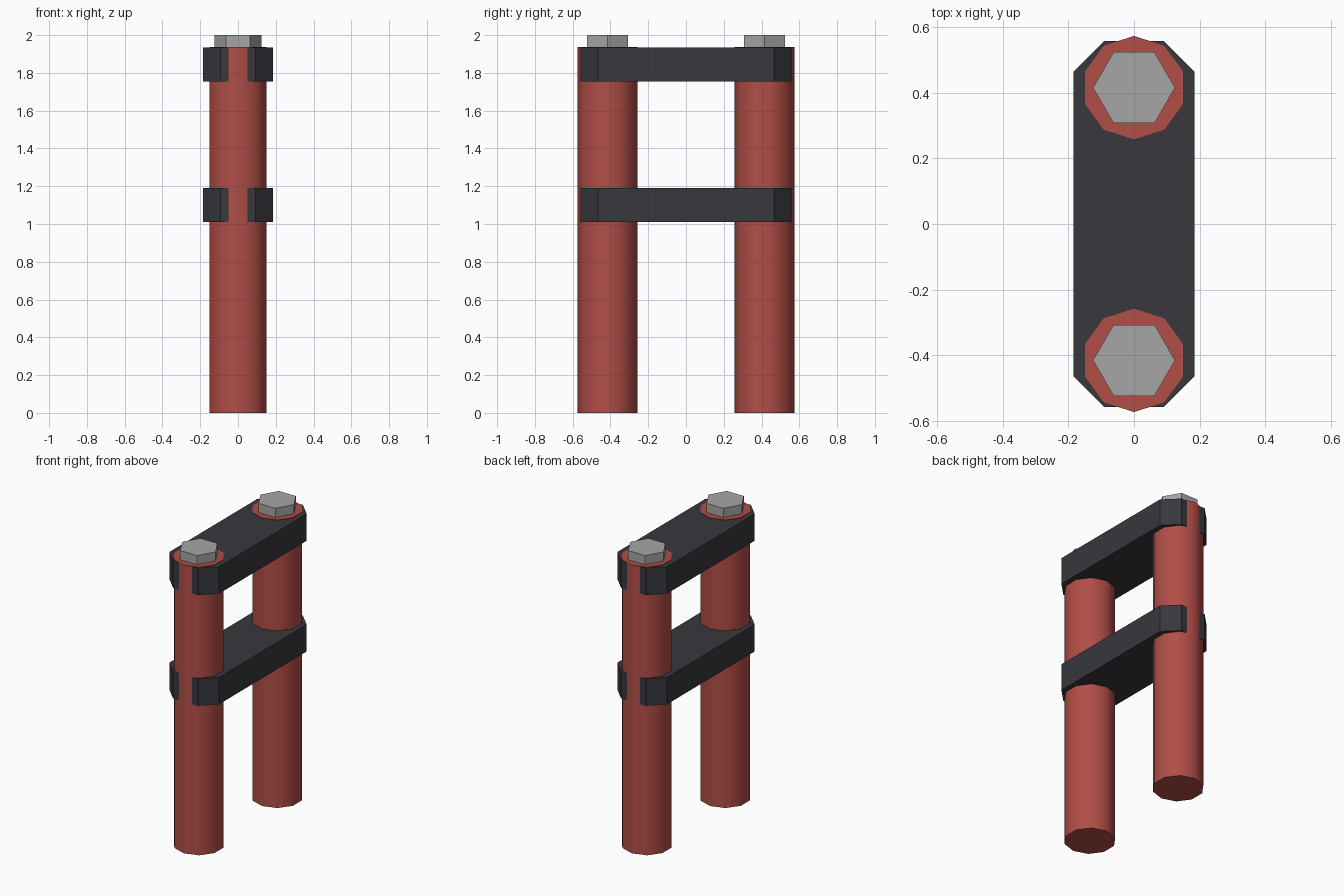
import bpy, bmesh, math

if "Cube" in bpy.data.objects:
    bpy.data.objects.remove(bpy.data.objects["Cube"])


def material(name, rgb):
    m = bpy.data.materials.new(name)
    m.diffuse_color = (*rgb, 1.0)
    m.use_nodes = True
    m.node_tree.nodes["Principled BSDF"].inputs["Base Color"].default_value = m.diffuse_color
    return m


RED = material("red_paint", (0.44, 0.075, 0.062))
DARK = material("dark_grey", (0.040, 0.038, 0.047))
STEEL = material("steel_grey", (0.38, 0.38, 0.38))


def prism(name, outline, z0, z1, mat):
    """Extrude a counter-clockwise xy outline from z0 to z1."""
    bm = bmesh.new()
    low = [bm.verts.new((x, y, z0)) for x, y in outline]
    high = [bm.verts.new((x, y, z1)) for x, y in outline]
    bm.faces.new(low[::-1])
    bm.faces.new(high)
    n = len(outline)
    for i in range(n):
        j = (i + 1) % n
        bm.faces.new((low[i], low[j], high[j], high[i]))
    mesh = bpy.data.meshes.new(name)
    bm.to_mesh(mesh)
    bm.free()
    mesh.materials.append(mat)
    ob = bpy.data.objects.new(name, mesh)
    bpy.context.collection.objects.link(ob)
    return ob


def ngon(sides, r, cy, start):
    return [(r * math.cos(start + i * math.tau / sides),
             cy + r * math.sin(start + i * math.tau / sides)) for i in range(sides)]


# Two round tubes, each capped by a hexagonal bolt head
for side, cy in (("front", -0.416), ("back", 0.416)):
    tube = prism(side + "_tube", ngon(10, 0.158, cy, math.pi / 2), 0, 1.938, RED)
    bpy.ops.object.select_all(action='DESELECT')
    tube.select_set(True)
    bpy.context.view_layer.objects.active = tube
    bpy.ops.object.shade_smooth_by_angle(angle=math.radians(40))
    prism(side + "_bolt_head", ngon(6, 0.125, cy, 0), 1.93, 2.0, STEEL)

# Two chamfered clamp plates joining the tubes
W, L, C = 0.185, 0.558, 0.093
plate = [(W, -L + C), (W, L - C), (W - C, L), (C - W, L),
         (-W, L - C), (-W, C - L), (C - W, -L), (W - C, -L)]
for name, z0 in (("lower_clamp", 1.01), ("upper_clamp", 1.754)):
    prism(name, plate, z0, z0 + 0.181, DARK)
